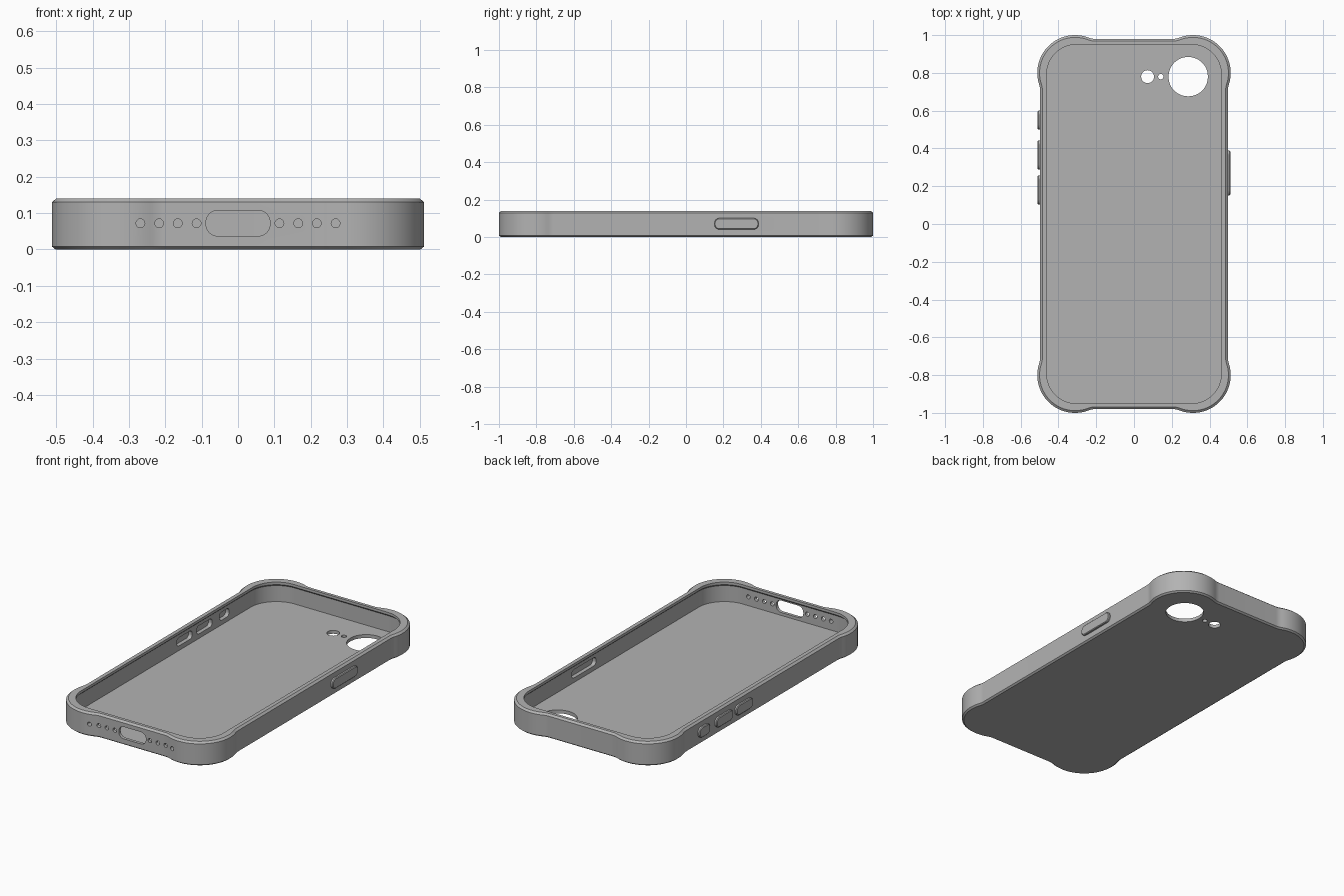
import bpy, bmesh
from math import sin, cos, pi, sqrt, atan2

if "Cube" in bpy.data.objects:
    bpy.data.objects.remove(bpy.data.objects["Cube"])

grey = bpy.data.materials.new("matte grey")
grey.use_nodes = True
grey.diffuse_color = (0.45, 0.45, 0.45, 1)
grey.node_tree.nodes["Principled BSDF"].inputs["Base Color"].default_value = (0.45, 0.45, 0.45, 1)

HEIGHT = 0.14
FLOOR = 0.02
WALL_X, WALL_Y = 0.497, 0.98          # straight sides
BUMP_X, BUMP_Y, BUMP_R = 0.312, 0.8, 0.2   # corner bumpers
BLEND = 0.1                           # hollow blend from bumper to side


def arc(cx, cy, r, a, b, n):
    return [(cx + r * cos(a + (b - a) * i / n), cy + r * sin(a + (b - a) * i / n))
            for i in range(n + 1)]


def rounded(hx, hy, r, cx=0, cy=0, n=10):
    """Rounded rectangle, or a circle when all three sizes match."""
    r = min(r, 0.985 * min(hx, hy))
    pts = []
    for k, (sx, sy) in enumerate([(1, 1), (-1, 1), (-1, -1), (1, -1)]):
        pts += arc(cx + sx * (hx - r), cy + sy * (hy - r), r, k * pi / 2, (k + 1) * pi / 2, n)
    return pts


def case_outline(inset):
    """Outline with four bumpers, moved inwards by inset."""
    r, f = BUMP_R - inset, BLEND + inset
    reach = BUMP_R + BLEND
    # blend circle centres beside the side wall and the end wall
    side_x = WALL_X + BLEND
    side_dy = sqrt(reach ** 2 - (side_x - BUMP_X) ** 2)
    end_y = WALL_Y + BLEND
    end_dx = sqrt(reach ** 2 - (end_y - BUMP_Y) ** 2)
    a = atan2(-side_dy, side_x - BUMP_X)
    b = atan2(end_y - BUMP_Y, -end_dx)
    quarter = arc(side_x, BUMP_Y - side_dy, f, pi, pi + a, 6)
    quarter += arc(BUMP_X, BUMP_Y, r, a, b, 36)[1:]
    quarter += arc(BUMP_X - end_dx, end_y, f, b - pi, -pi / 2, 6)[1:]
    half = quarter + [(-x, y) for x, y in reversed(quarter)]
    return half + [(-x, -y) for x, y in half]


def loft(name, layers, axis="Z"):
    """Closed solid through (outline, level) layers along an axis."""
    place = {"Z": lambda u, v, w: (u, v, w),
             "X": lambda u, v, w: (w, u, v),
             "Y": lambda u, v, w: (u, w, v)}[axis]
    bm = bmesh.new()
    rings = [[bm.verts.new(place(u, v, w)) for u, v in pts] for pts, w in layers]
    for low, high in zip(rings, rings[1:]):
        for i in range(len(low)):
            j = (i + 1) % len(low)
            bm.faces.new((low[i], low[j], high[j], high[i]))
    bm.faces.new(rings[0][::-1])
    bm.faces.new(rings[-1])
    bmesh.ops.recalc_face_normals(bm, faces=bm.faces)
    mesh = bpy.data.meshes.new(name)
    bm.to_mesh(mesh)
    bm.free()
    mesh.materials.append(grey)
    obj = bpy.data.objects.new(name, mesh)
    bpy.context.collection.objects.link(obj)
    return obj


def combine(target, tool, operation):
    """Apply a boolean and discard the tool."""
    tool.hide_render = True
    mod = target.modifiers.new(operation.lower(), "BOOLEAN")
    mod.object, mod.operation, mod.solver = tool, operation, "EXACT"
    bpy.context.view_layer.objects.active = target
    bpy.ops.object.modifier_apply(modifier=mod.name)
    bpy.data.objects.remove(tool)


# Outer shell with chamfered rims
case = loft("phone_case", [
    (case_outline(0.01), 0), (case_outline(0), 0.008),
    (case_outline(0), HEIGHT - 0.01), (case_outline(0.012), HEIGHT)])

# Raised side buttons: side, centre y, half length
buttons = [(1, 0.27, 0.118), (-1, 0.55, 0.05), (-1, 0.365, 0.077), (-1, 0.18, 0.077)]
for side, y, half in buttons:
    base = rounded(half, 0.03, 0.026, y, 0.071)
    cap = rounded(half - 0.004, 0.026, 0.023, y, 0.071)
    combine(case, loft("button", [(base, side * 0.485), (base, side * 0.506),
                                  (cap, side * 0.51)], "X"), "UNION")

# Cavity, narrowing to a retaining lip at the top
wide, lip = rounded(0.474, 0.962, 0.168, n=16), rounded(0.462, 0.95, 0.156, n=16)
combine(case, loft("cavity_cutter", [(wide, FLOOR), (wide, 0.114), (lip, 0.125),
                                     (lip, HEIGHT + 0.05)]), "DIFFERENCE")

# Button pockets on the inner walls
for side, y, half in buttons:
    pocket = rounded(half - 0.006, 0.024, 0.02, y, 0.071)
    combine(case, loft("pocket_cutter", [(pocket, side * 0.45), (pocket, side * 0.497)], "X"),
            "DIFFERENCE")

# Charging port and speaker holes through the front wall
openings = [rounded(0.088, 0.035, 0.032, 0, 0.072)]
for side in (-1, 1):
    for i in range(4):
        openings.append(rounded(0.012, 0.012, 0.012, side * (0.114 + 0.0515 * i), 0.072, 5))
for shape in openings:
    combine(case, loft("port_cutter", [(shape, -1.05), (shape, -0.93)], "Y"), "DIFFERENCE")

# Camera, flash and microphone holes through the floor
for x, r in [(0.287, 0.104), (0.072, 0.034), (0.142, 0.014)]:
    hole = rounded(r, r, r, x, 0.78, 12)
    combine(case, loft("camera_cutter", [(hole, -0.05), (hole, 0.06)]), "DIFFERENCE")

bpy.ops.object.select_all(action="DESELECT")
case.select_set(True)
bpy.context.view_layer.objects.active = case
bpy.ops.object.shade_smooth_by_angle(angle=pi / 6)
